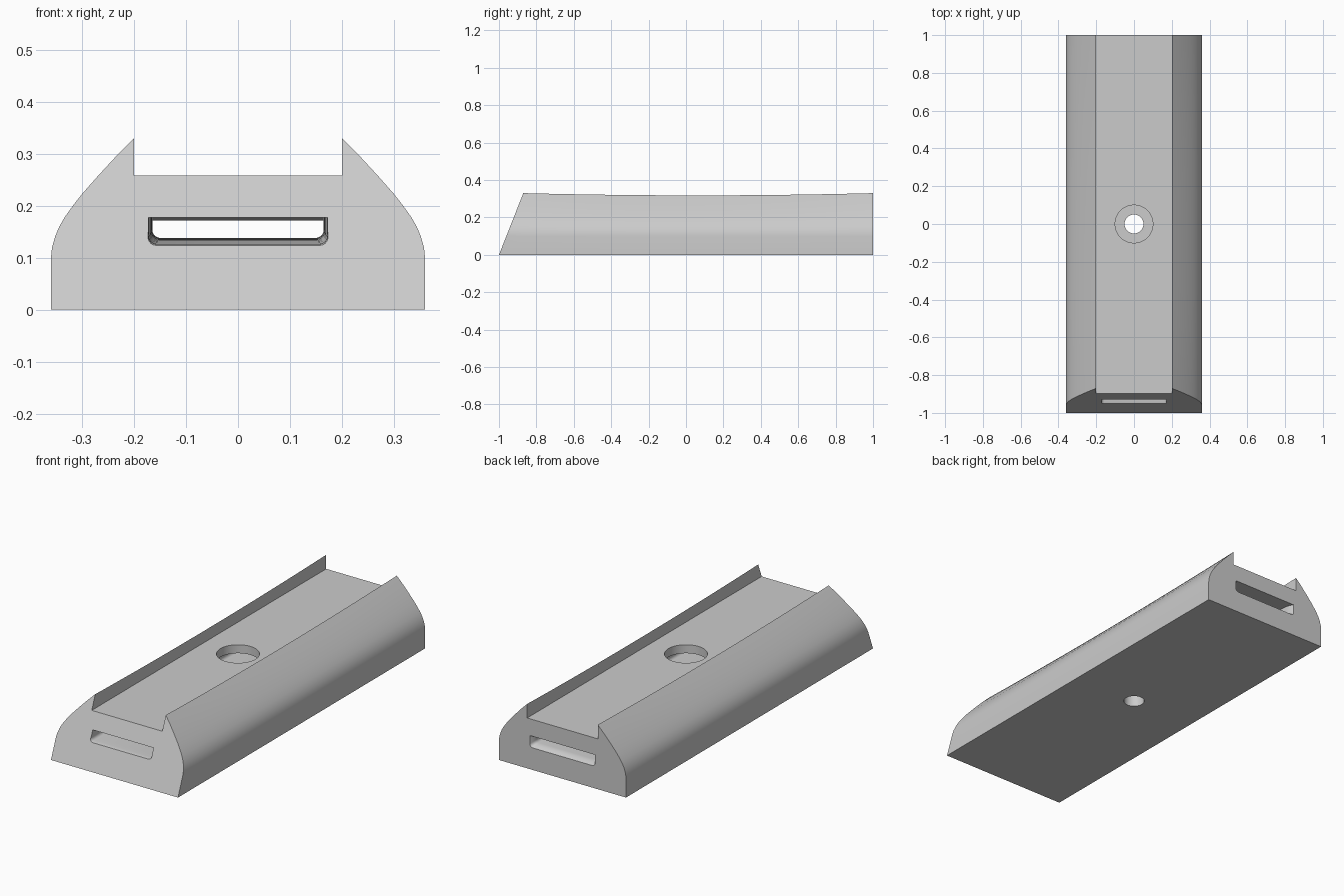
import bpy, bmesh, math

cube = bpy.data.objects.get("Cube")
if cube:
    bpy.data.objects.remove(cube, do_unlink=True)

grey = bpy.data.materials.new("plain grey")
grey.use_nodes = True
grey.diffuse_color = (0.6, 0.6, 0.6, 1)
grey.node_tree.nodes["Principled BSDF"].inputs["Base Color"].default_value = (0.6, 0.6, 0.6, 1)

SLANT = 0.394  # lean of the front face


def loft(name, rings):
    """Skin a list of equal-length rings and close both ends."""
    bm = bmesh.new()
    rows = [[bm.verts.new(p) for p in ring] for ring in rings]
    n = len(rows[0])
    for a, b in zip(rows, rows[1:]):
        for i in range(n):
            j = (i + 1) % n
            bm.faces.new((a[i], a[j], b[j], b[i]))
    bm.faces.new(rows[0])
    bm.faces.new(rows[-1])
    bmesh.ops.recalc_face_normals(bm, faces=bm.faces)
    mesh = bpy.data.meshes.new(name)
    bm.to_mesh(mesh)
    bm.free()
    obj = bpy.data.objects.new(name, mesh)
    bpy.context.collection.objects.link(obj)
    mesh.materials.append(grey)
    return obj


def disc(radius, z, n=48):
    return [(radius * math.cos(math.tau * i / n), radius * math.sin(math.tau * i / n), z)
            for i in range(n)]


# Body: rounded flanks rising to two ridges beside a flat channel
flank = [(0.36, 0), (0.36, 0.1), (0.358, 0.12), (0.352, 0.141), (0.344, 0.16), (0.333, 0.179),
         (0.318, 0.2), (0.3, 0.223), (0.27, 0.257), (0.235, 0.295), (0.2, 0.33)]
half = flank + [(0.2, 0.258)]
profile = half + [(-x, z) for x, z in reversed(half)]


def body_ring(t):
    sag = 0.012 * (1 - (2 * t - 1) ** 2)
    ring = []
    for x, z in profile:
        if z > 0.1 and z != 0.258:
            z -= sag * (z - 0.1) / 0.23
        front = -1 + SLANT * z
        ring.append((x, front + (1 - front) * t, z))
    return ring


body = loft("slotted_block", [body_ring(i / 16) for i in range(17)])


# Slot: arched tunnel with softly flared mouths
def slot_ring(y):
    end = min(1, abs(y))
    mouth = max(0, (abs(y) - 0.93) / 0.05) if y < 0 else max(0, (abs(y) - 0.96) / 0.04)
    flare = min(1, mouth) ** 2
    w = 0.165 + 0.008 * end ** 2 + 0.012 * flare
    floor = 0.138 - 0.013 * end ** 2 - 0.012 * flare
    roof = 0.215 - 0.043 * end ** 2
    r = 0.016
    corner = [(w - r + r * math.sin(a), floor + r - r * math.cos(a))
              for a in (math.pi / 2 * k / 5 for k in range(6))]
    side = corner + [(w, roof)]
    return [(x, y, z) for x, z in side + [(-x, z) for x, z in reversed(side)]]


stations = [-1.1, -1] + [-0.98 + 0.01 * i for i in range(6)]
stations += [-0.9 + 0.1 * i for i in range(19)] + [0.96, 0.97, 0.98, 0.99, 1, 1.1]
slot = loft("slot_cutter", [slot_ring(y) for y in stations])

# Round holes: wide bore down to the slot, narrow hole through the base
bore = loft("bore_cutter", [disc(0.1, 0.17), disc(0.1, 0.4)])
hole = loft("hole_cutter", [disc(0.05, -0.1), disc(0.05, 0.18)])

bpy.context.view_layer.objects.active = body
body.select_set(True)
for cutter in (slot, bore, hole):
    cut = body.modifiers.new(cutter.name, "BOOLEAN")
    cut.operation = "DIFFERENCE"
    cut.solver = "EXACT"
    cut.object = cutter
    bpy.ops.object.modifier_apply(modifier=cut.name)
for cutter in (slot, bore, hole):
    bpy.data.objects.remove(cutter, do_unlink=True)

bpy.ops.object.select_all(action="DESELECT")
body.select_set(True)
bpy.ops.object.shade_smooth_by_angle(angle=math.radians(30))
